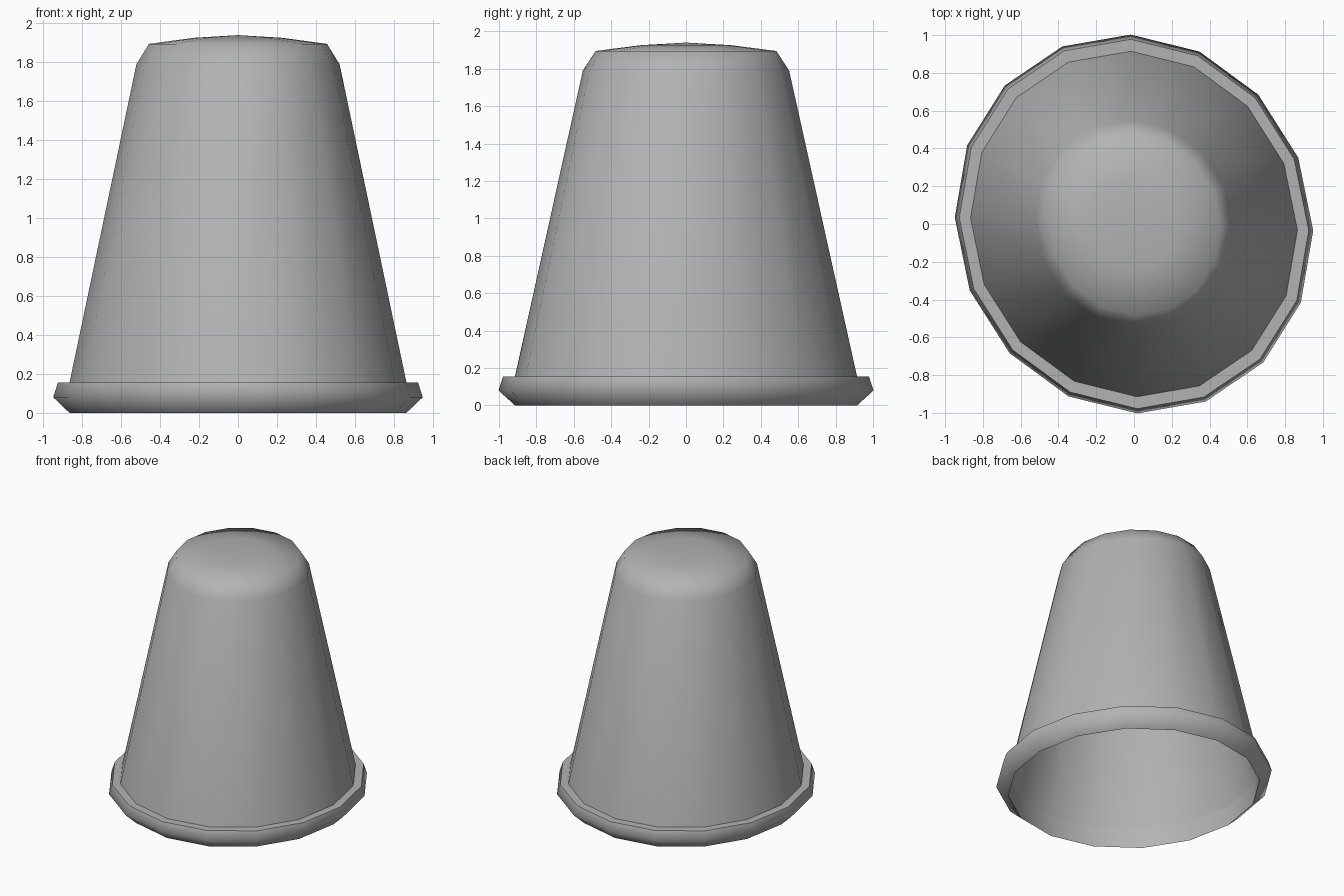
import bpy, bmesh, math
from mathutils import Vector

if "Cube" in bpy.data.objects:
    bpy.data.objects.remove(bpy.data.objects["Cube"])

SIDES = 16
AXIS = math.radians(112)          # long axis of the slightly oval footprint
LONG, SHORT = 1.0135, 0.938       # stretch along and across that axis

grey = bpy.data.materials.new("plain grey")
grey.diffuse_color = (0.45, 0.45, 0.45, 1)
grey.use_nodes = True
grey.node_tree.nodes["Principled BSDF"].inputs["Base Color"].default_value = grey.diffuse_color


def ring(bm, r, z):
    """One oval ring of vertices."""
    u = Vector((math.cos(AXIS), math.sin(AXIS), 0))
    v = Vector((-u.y, u.x, 0))
    out = []
    for i in range(SIDES):
        a = i * math.tau / SIDES
        p = r * (LONG * math.cos(a) * u + SHORT * math.sin(a) * v)
        out.append(bm.verts.new((p.x, p.y, z)))
    return out


def lathe(name, profile, closed=False, apex=None):
    bm = bmesh.new()
    rings = [ring(bm, r, z) for r, z in profile]
    pairs = list(zip(rings, rings[1:]))
    if closed:
        pairs.append((rings[-1], rings[0]))
    for a, b in pairs:
        for i in range(SIDES):
            j = (i + 1) % SIDES
            bm.faces.new((a[i], a[j], b[j], b[i]))
    if apex is not None:
        tip = bm.verts.new((0, 0, apex))
        for i in range(SIDES):
            bm.faces.new((rings[-1][i], rings[-1][(i + 1) % SIDES], tip))
    me = bpy.data.meshes.new(name)
    bm.to_mesh(me)
    bm.free()
    ob = bpy.data.objects.new(name, me)
    bpy.context.collection.objects.link(ob)
    me.materials.append(grey)
    bpy.ops.object.select_all(action='DESELECT')
    ob.select_set(True)
    bpy.context.view_layer.objects.active = ob
    bpy.ops.object.shade_smooth_by_angle(angle=math.radians(68))


# tapered hollow wall with bevelled shoulder and low domed cap
lathe("cup_wall", [(0.912, 0.155), (0.55, 1.79), (0.482, 1.895), (0.24, 1.926)], apex=1.94)

# thick rolled rim around the open bottom
lathe("rim", [(0.912, 0.155), (0.912, 0.0), (1.0, 0.08), (0.975, 0.155)], closed=True)
